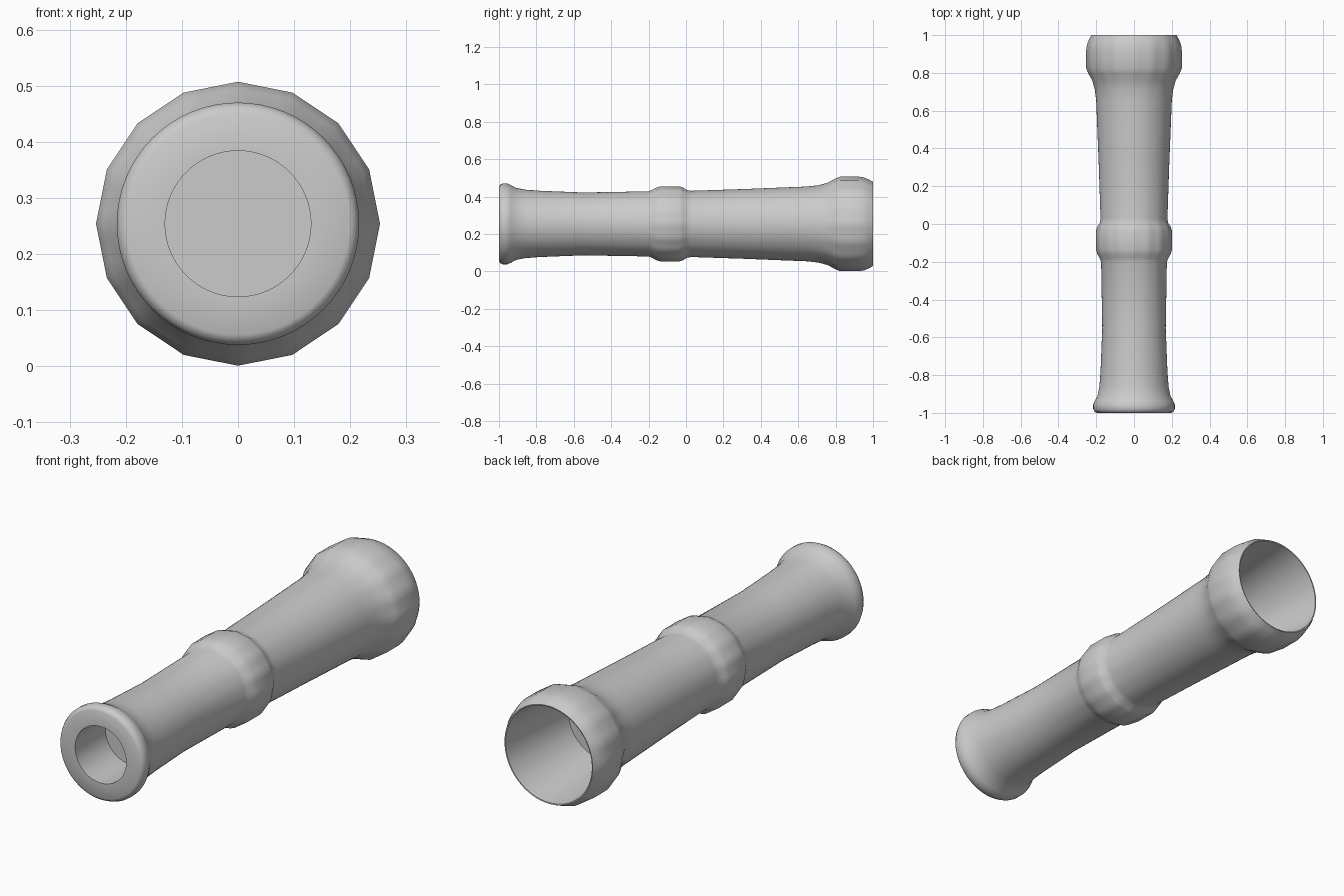
import bpy, bmesh, math

if "Cube" in bpy.data.objects:
    bpy.data.objects.remove(bpy.data.objects["Cube"])

SEG = 64      # points around the barrel
SIDES = 16    # facets on the two collars
CENTRE_Z = 0.254


def finish(name, bm):
    bmesh.ops.recalc_face_normals(bm, faces=bm.faces)
    mesh = bpy.data.meshes.new(name)
    bm.to_mesh(mesh)
    bm.free()
    obj = bpy.data.objects.new(name, mesh)
    bpy.context.collection.objects.link(obj)
    bpy.ops.object.select_all(action='DESELECT')
    obj.select_set(True)
    bpy.context.view_layer.objects.active = obj
    bpy.ops.object.shade_smooth_by_angle(angle=math.radians(40))
    return obj


def ring_points(bm, y, r, facet):
    """Ring around the y axis; facet 0 = round, 1 = sixteen-sided."""
    verts = []
    step = 2 * math.pi / SIDES
    for i in range(SEG):
        a = 2 * math.pi * i / SEG
        local = a % step - step / 2
        k = math.cos(step / 2) / math.cos(local)
        rr = r * (1 - facet + facet * k)
        verts.append(bm.verts.new((rr * math.sin(a), y, CENTRE_Z + rr * math.cos(a))))
    return verts


def turned(name, profile, cap_ends=False):
    bm = bmesh.new()
    rings = [ring_points(bm, *p) for p in profile]
    for a, b in zip(rings, rings[1:]):
        for i in range(SEG):
            j = (i + 1) % SEG
            bm.faces.new((a[i], a[j], b[j], b[i]))
    if cap_ends:
        bm.faces.new(rings[0])
        bm.faces.new(rings[-1])
    return finish(name, bm)


# Barrel: eyepiece bore, lip, narrow tube, collar, wide tube, end collar, front bore
turned("spyglass_barrel", [
    (-0.78, 0.13, 0), (-1.0, 0.13, 0),
    (-1.0, 0.198, 0), (-0.994, 0.209, 0), (-0.98, 0.216, 0), (-0.955, 0.216, 0),
    (-0.935, 0.207, 0), (-0.91, 0.193, 0), (-0.86, 0.183, 0), (-0.78, 0.177, 0),
    (-0.55, 0.168, 0), (-0.2, 0.174, 0.2),
    (-0.18, 0.182, 0.5), (-0.16, 0.194, 1), (-0.135, 0.201, 1), (-0.035, 0.201, 1),
    (-0.015, 0.194, 1), (0.005, 0.181, 0.5), (0.03, 0.177, 0.2),
    (0.3, 0.186, 0), (0.65, 0.200, 0), (0.71, 0.207, 0.2), (0.76, 0.221, 0.5),
    (0.795, 0.241, 1), (0.825, 0.253, 1), (0.92, 0.253, 1), (0.95, 0.249, 0.9),
    (0.975, 0.239, 0.5), (1.0, 0.225, 0),
    (0.999, 0.220, 0), (0.6, 0.18, 0),
], cap_ends=True)
